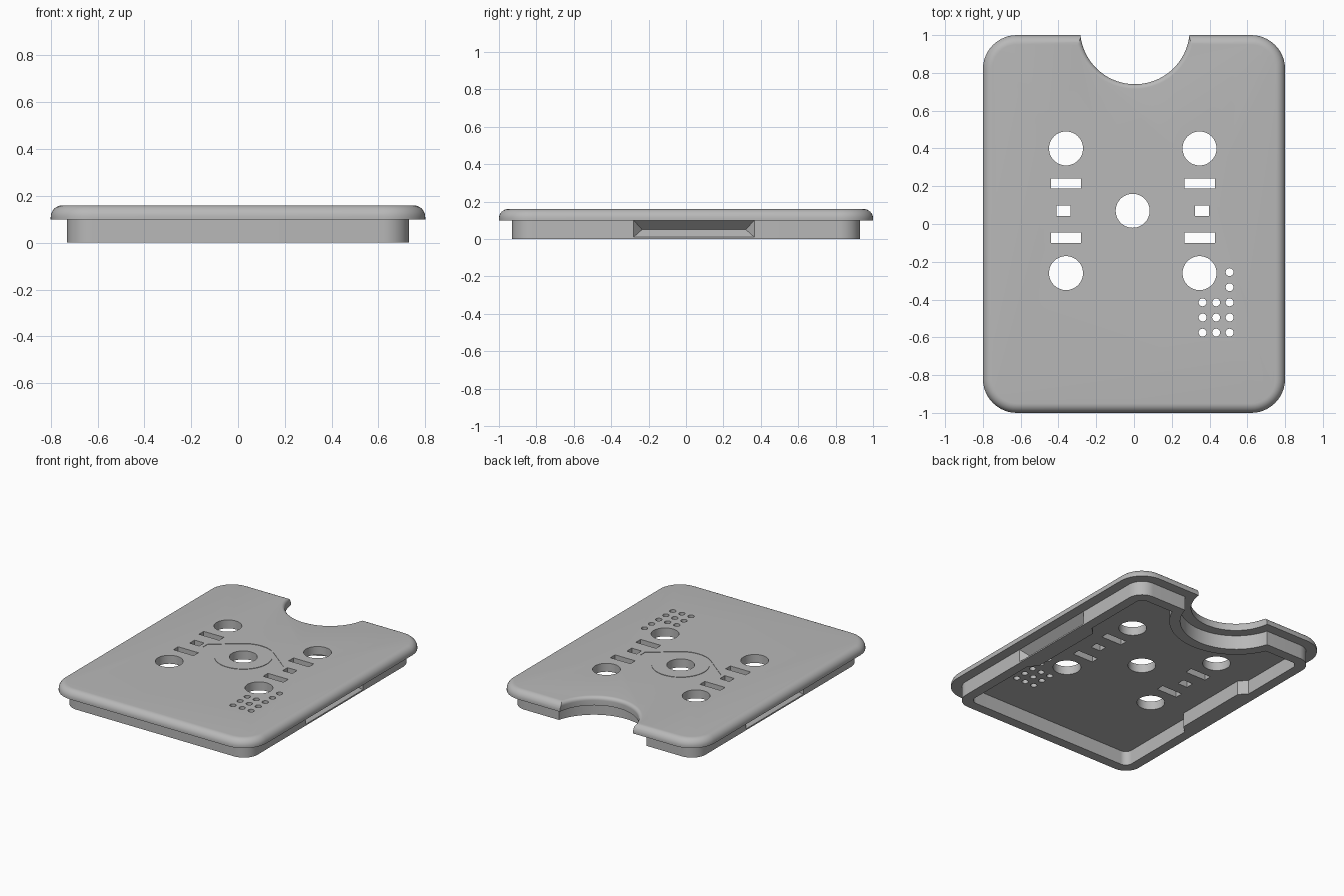
import bpy, bmesh, math
from mathutils import Matrix

if "Cube" in bpy.data.objects:
    bpy.data.objects.remove(bpy.data.objects["Cube"], do_unlink=True)

grey = bpy.data.materials.new("plain_grey")
grey.use_nodes = True
colour = (0.48, 0.48, 0.48, 1)
grey.diffuse_color = colour
grey.node_tree.nodes["Principled BSDF"].inputs["Base Color"].default_value = colour


def make_object(name, bm):
    bmesh.ops.recalc_face_normals(bm, faces=bm.faces)
    mesh = bpy.data.meshes.new(name)
    bm.to_mesh(mesh)
    bm.free()
    mesh.materials.append(grey)
    obj = bpy.data.objects.new(name, mesh)
    bpy.context.collection.objects.link(obj)
    return obj


def stack(name, loops):
    """Solid skinned through equal-length closed loops, capped at both ends."""
    bm = bmesh.new()
    rings = [[bm.verts.new(p) for p in loop] for loop in loops]
    n = len(rings[0])
    for low, high in zip(rings, rings[1:]):
        for i in range(n):
            j = (i + 1) % n
            bm.faces.new((low[i], low[j], high[j], high[i]))
    bm.faces.new(rings[0])
    bm.faces.new(rings[-1])
    return make_object(name, bm)


def rounded(hx, hy, r, z, steps=12):
    points = []
    for k, (sx, sy) in enumerate([(1, 1), (-1, 1), (-1, -1), (1, -1)]):
        for i in range(steps + 1):
            a = math.pi / 2 * (k + i / steps)
            points.append((sx * (hx - r) + r * math.cos(a),
                           sy * (hy - r) + r * math.sin(a), z))
    return points


def circle(x, y, r, z, n=48):
    return [(x + r * math.cos(math.tau * i / n),
             y + r * math.sin(math.tau * i / n), z) for i in range(n)]


def cylinder(name, x, y, r, z0, z1, n=48):
    return stack(name, [circle(x, y, r, z0, n), circle(x, y, r, z1, n)])


def box(name, x, y, w, d, z0, z1):
    bm = bmesh.new()
    place = Matrix.Translation((x, y, (z0 + z1) / 2)) @ Matrix.Diagonal((w, d, z1 - z0, 1))
    bmesh.ops.create_cube(bm, size=1, matrix=place)
    return make_object(name, bm)


def hull(name, points):
    bm = bmesh.new()
    for p in points:
        bm.verts.new(p)
    bmesh.ops.convex_hull(bm, input=bm.verts)
    bmesh.ops.dissolve_limit(bm, angle_limit=0.01, verts=bm.verts, edges=bm.edges)
    return make_object(name, bm)


def combine(target, tool, operation="DIFFERENCE"):
    mod = target.modifiers.new("combine", "BOOLEAN")
    mod.operation, mod.object, mod.solver = operation, tool, "EXACT"
    bpy.ops.object.select_all(action="DESELECT")
    bpy.context.view_layer.objects.active = target
    target.select_set(True)
    bpy.ops.object.modifier_apply(modifier=mod.name)
    bpy.data.objects.remove(tool, do_unlink=True)


BASE, TOP, WALL, EDGE = 0.10, 0.16, 0.07, 0.05
NX, NY, NR = 0.005, 1.03, 0.29      # thumb notch centre and radius

# Lid plate with a rounded upper edge
layers = [rounded(0.8, 1, 0.18, BASE)]
for i in range(9):
    a = math.pi / 2 * i / 8
    inset = EDGE * (1 - math.cos(a))
    layers.append(rounded(0.8 - inset, 1 - inset, 0.18 - inset,
                          TOP - EDGE + EDGE * math.sin(a)))
case = stack("card_case_lid", layers)

# Thumb notch, flaring towards the top
flare = [circle(NX, NY, NR, 0.05, 96)]
for i in range(7):
    a = math.pi / 2 * i / 6
    flare.append(circle(NX, NY, NR + 0.025 * (1 - math.cos(a)),
                        TOP - 0.025 + 0.025 * math.sin(a), 96))
flare.append(circle(NX, NY, NR + 0.025, 0.2, 96))
combine(case, stack("notch_cutter", flare))

# Rim below the lid: hollow wall that follows the notch
rim = stack("rim", [rounded(0.73, 0.93, 0.11, z) for z in (0, BASE + 0.015)])
hollow = stack("hollow", [rounded(0.73 - WALL, 0.93 - WALL, 0.05, z) for z in (-0.05, 0.2)])
combine(hollow, cylinder("notch_wall", NX, NY, NR + 2 * WALL, -0.1, 0.3, 96))
for side in (-1, 1):
    combine(hollow, hull("grip_backing", [
        (side * x, y, z) for z in (-0.1, 0.3)
        for x, y in ((0.7, -0.28), (0.7, 0.365), (0.66, -0.28), (0.66, 0.365),
                     (0.61, -0.23), (0.61, 0.315))]))
combine(rim, hollow)
combine(rim, cylinder("notch_clearance", NX, NY, NR + WALL, -0.1, 0.3, 96))

# Side grips: V-shaped grooves with sloped ends
for side in (-1, 1):
    mouth = [(side * x, y, z) for x in (0.73, 0.78) for y in (-0.28, 0.365)
             for z in (0.01, BASE)]
    ridge = [(side * 0.675, y, 0.05) for y in (-0.235, 0.32)]
    combine(rim, hull("grip_cutter", mouth + ridge))
combine(case, rim, "UNION")

# Round and rectangular openings
for x, y in [(-0.36, 0.4), (0.347, 0.4), (-0.36, -0.26), (0.347, -0.26), (-0.007, 0.07)]:
    combine(case, cylinder("round_hole", x, y, 0.09, 0, 0.3))
for x, inner_x in ((-0.36, -0.373), (0.348, 0.36)):
    for y in (0.215, -0.073):
        combine(case, box("long_slot", x, y, 0.16, 0.054, 0, 0.3))
    combine(case, box("short_slot", inner_x, 0.07, 0.076, 0.056, 0, 0.3))

# Speaker-style dot grid
dots = [(x, y) for x in (0.363, 0.435, 0.506) for y in (-0.415, -0.495, -0.575)]
for x, y in dots + [(0.506, -0.255), (0.506, -0.335)]:
    combine(case, cylinder("dot_hole", x, y, 0.021, 0, 0.3, 20))

# Shallow eye-shaped engraving around the centre hole
CX, CY, R = -0.007, 0.07, 0.205
tips = [(CX + s * 0.3, CY + d, z) for s in (-1, 1) for d in (-0.025, 0.025)
        for z in (TOP - 0.003, 0.2)]
eye = hull("eye_engraving", tips + circle(CX, CY, R, TOP - 0.003) + circle(CX, CY, R, 0.2))
combine(eye, cylinder("eye_centre", CX, CY, 0.187, 0, 0.3))
combine(case, eye)

bpy.ops.object.select_all(action="DESELECT")
case.select_set(True)
bpy.context.view_layer.objects.active = case
bpy.ops.object.shade_smooth_by_angle(angle=math.radians(30))
